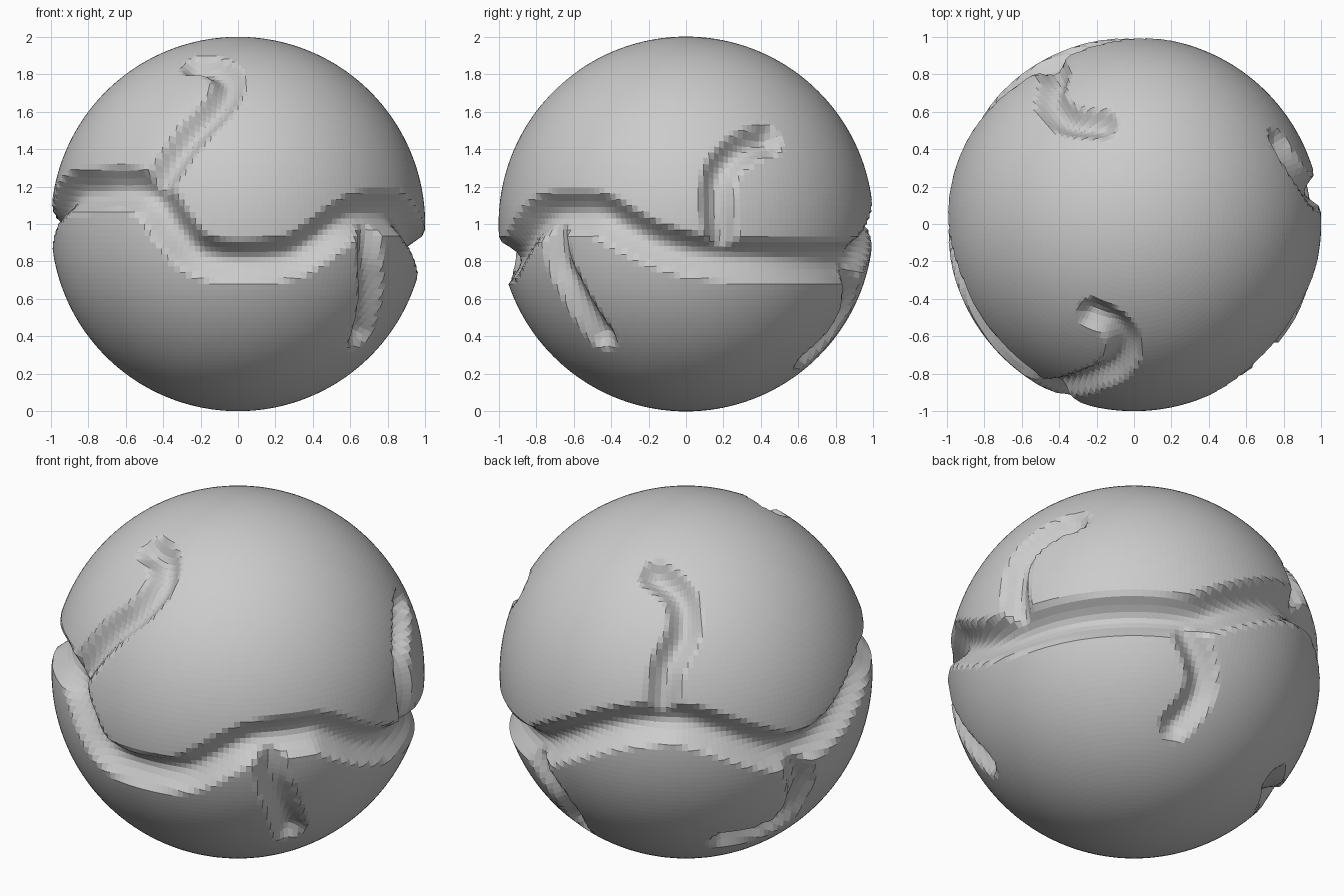
import bpy, bmesh
from math import radians, sin, cos, pi, sqrt
from mathutils import Vector
from mathutils.kdtree import KDTree

if "Cube" in bpy.data.objects:
    bpy.data.objects.remove(bpy.data.objects["Cube"])


def from_view(az, el, u, v):
    """Point on the unit sphere as seen at (u, v) from a viewing direction."""
    a, e = radians(az), radians(el)
    right = Vector((-sin(a), cos(a), 0))
    front = Vector((cos(e) * cos(a), cos(e) * sin(a), sin(e)))
    return right * u + front.cross(right) * v + front * sqrt(max(0, 1 - u * u - v * v))


def smooth_path(pts, closed=False, steps=24):
    """Catmull-Rom path pressed on to the unit sphere."""
    n = len(pts)
    out = []
    for i in range(n if closed else n - 1):
        if closed:
            p0, p1, p2, p3 = (pts[(i + k) % n] for k in (-1, 0, 1, 2))
        else:
            p0, p1, p2, p3 = (pts[min(max(i + k, 0), n - 1)] for k in (-1, 0, 1, 2))
        for s in range(steps):
            t = s / steps
            p = (p1 * 2 + (p2 - p0) * t + (p0 * 2 - p1 * 5 + p2 * 4 - p3) * t ** 2
                 + (p1 * 3 - p0 - p2 * 3 + p3) * t ** 3) / 2
            out.append(p.normalized())
    return out


# Main wavy groove around the ball: (azimuth, height above the centre)
ring = [(-143, .18), (-128, .19), (-118, .14), (-111, -.01), (-104, -.15), (-95, -.20),
        (-82, -.20), (-72, -.17), (-64, -.09), (-56, 0), (-48, .05), (-37, .06),
        (-28, .05), (-20, -.02), (-11, -.10), (0, -.16), (12, -.19), (30, -.20),
        (50, -.205), (61, -.20), (71, -.17), (79, -.10), (87, -.03), (95, .04),
        (106, .11), (122, .15), (135, .08), (145, 0), (155, -.07), (165, -.09),
        (178, -.03), (193, .11), (204, .17)]
main = [Vector((cos(radians(a)) * sqrt(1 - h * h), sin(radians(a)) * sqrt(1 - h * h), h))
        for a, h in ring]

# Branches running off the main groove
branches = [
    [Vector(p) for p in ((-.42, -.88, .22), (-.25, -.84, .47), (-.11, -.77, .62),
                         (-.05, -.66, .75), (-.1, -.55, .83), (-.22, -.48, .85))],
    [Vector(p) for p in ((.7, -.7, 0), (.7, -.67, -.2), (.71, -.6, -.36), (.66, -.45, -.6))],
    [Vector(p) for p in ((.98, .2, -.14), (.98, .17, .1), (.94, .19, .28),
                         (.87, .3, .4), (.78, .43, .45))],
    [from_view(45, -30, *p) for p in ((.36, .22), (.43, .02), (.41, -.14), (.28, -.30))],
    [from_view(122, 25, *p) for p in ((-.085, -.28), (-.06, 0), (.03, .22), (0, .41), (-.14, .52))],
    [from_view(122, 25, *p) for p in ((.62, -.42), (.65, -.62), (.53, -.80), (.24, -.90))],
]


def groove(path, width, depth):
    tree = KDTree(len(path))
    for i, p in enumerate(path):
        tree.insert(p, i)
    tree.balance()
    return tree, width, depth


grooves = [groove(smooth_path(main, True), .118, .10)]
grooves += [groove(smooth_path(b), .092, .075) for b in branches]

# Ball with the grooves pressed in
bm = bmesh.new()
bmesh.ops.create_uvsphere(bm, u_segments=192, v_segments=96, radius=1)
for vert in bm.verts:
    n = vert.co.normalized()
    cut = 0
    for tree, width, depth in grooves:
        d = tree.find(n)[2]
        if d < width:
            cut = max(cut, depth * cos(pi / 2 * d / width))
    vert.co = n * (1 - cut) + Vector((0, 0, 1))
mesh = bpy.data.meshes.new("grooved_ball")
bm.to_mesh(mesh)
bm.free()
ball = bpy.data.objects.new("grooved_ball", mesh)
bpy.context.collection.objects.link(ball)
